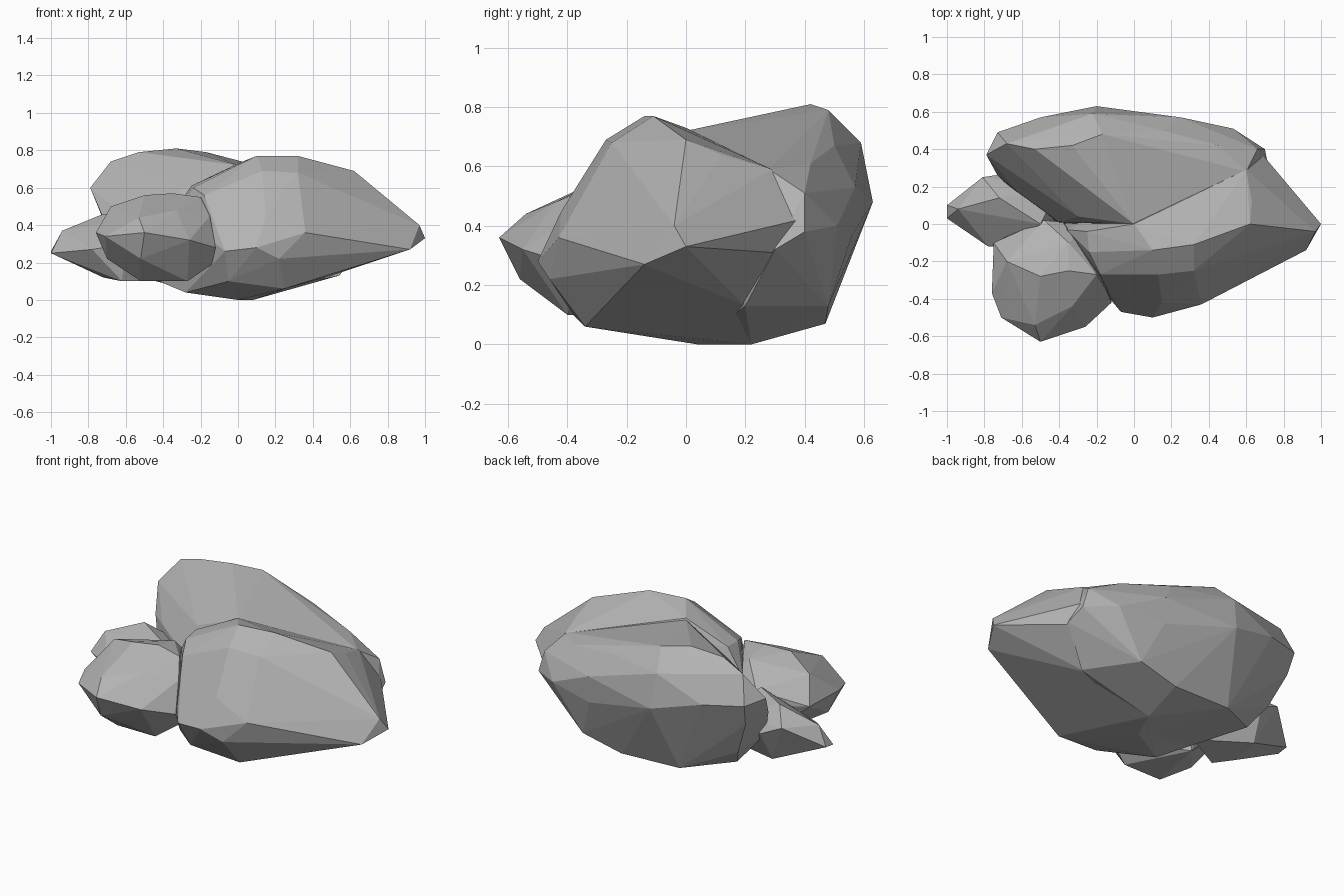
import bpy
import bmesh
import math
from mathutils import Vector

default_cube = bpy.data.objects.get("Cube")
if default_cube:
    bpy.data.objects.remove(default_cube, do_unlink=True)

CENTIMETRE = 0.01


def make_material(name, colour):
    material = bpy.data.materials.new(name)
    material.use_nodes = True
    material.diffuse_color = colour
    shader = material.node_tree.nodes["Principled BSDF"]
    shader.inputs["Base Color"].default_value = colour
    shader.inputs["Roughness"].default_value = 0.9
    return material


def make_stone(name, material, crown, waist, foot):
    """Wrap a faceted convex skin around the corners of a chipped stone."""
    mesh_builder = bmesh.new()
    for corner in crown + waist + foot:
        mesh_builder.verts.new(Vector(corner) * CENTIMETRE)
    skin = bmesh.ops.convex_hull(mesh_builder, input=mesh_builder.verts[:])
    unused = set(skin["geom_interior"]) | set(skin["geom_unused"])
    inner = [item for item in unused if isinstance(item, bmesh.types.BMVert)]
    bmesh.ops.delete(mesh_builder, geom=inner, context='VERTS')
    # Merge nearly level neighbours into broad facets
    bmesh.ops.dissolve_limit(mesh_builder, angle_limit=math.radians(3),
                             verts=mesh_builder.verts[:],
                             edges=mesh_builder.edges[:])
    bmesh.ops.recalc_face_normals(mesh_builder, faces=mesh_builder.faces[:])
    mesh = bpy.data.meshes.new(name)
    mesh_builder.to_mesh(mesh)
    mesh_builder.free()
    mesh.materials.append(material)
    stone = bpy.data.objects.new(name, mesh)
    bpy.context.collection.objects.link(stone)
    return stone


grey_stone = make_material("grey stone", (0.45, 0.45, 0.45, 1.0))

# Large pointed boulder at the front, tapering to the side
make_stone(
    "front_boulder", grey_stone,
    crown=[(10, -14, 77), (32, -11, 77), (0, 0, 73), (62, 0, 69),
           (60, 29, 59), (13, -27, 69), (32, -25, 68), (-25, -4, 61),
           (-24, -15, 60), (-18, -27, 56), (63, 12, 64)],
    waist=[(15, -42, 45), (36, -43, 36), (97, -4, 40), (100, 0, 33),
           (92, -14, 27), (10, -50, 28), (-7, -47, 26), (-12, -41, 30),
           (72, 29, 31), (-36, -3, 45), (68, 38, 42)],
    foot=[(25, -34, 6), (-5, -38, 10), (-28, -15, 4), (0, 4, 0),
          (8, 22, 0), (50, 20, 13), (22, -46, 22), (-40, 0, 9)])

# Long boulder along the back, leaning against the front one
make_stone(
    "back_boulder", grey_stone,
    crown=[(-33, 42, 81), (-17, 48, 79), (-53, 40, 79), (-68, 43, 74),
           (2, 30, 73), (5, 20, 72), (0, 0, 72), (-22, 59, 68),
           (15, 50, 67), (45, 42, 61), (60, 28, 59), (-30, 4, 59)],
    waist=[(-79, 37, 60), (-73, 49, 58), (-50, 57, 56), (-20, 63, 48),
           (25, 57, 53), (25, 56, 37), (53, 51, 40), (70, 40, 38),
           (66, 40, 51), (72, 30, 32), (-73, 26, 46), (-62, 17, 46),
           (-40, 1, 44), (-71, 45, 45)],
    foot=[(-62, 39, 24), (-66, 19, 28), (-55, 30, 13), (-28, 46, 8),
          (10, 47, 7), (35, 48, 13), (54, 20, 13), (8, 22, 0),
          (-5, 5, 1), (-40, 0, 9)])

# Rounded small boulder in the front corner
make_stone(
    "corner_boulder", grey_stone,
    crown=[(-50, -28, 56), (-35, -10, 54), (-20, -27, 55), (-68, -20, 50),
           (-53, -54, 44), (-33, -44, 48), (-48, 2, 43), (-32, -8, 50),
           (-35, -25, 57)],
    waist=[(-76, -37, 36), (-75, -10, 36), (-71, -50, 34), (-50, -63, 36),
           (-26, -55, 32), (-12, -42, 28), (-15, -35, 45), (-56, -1, 35),
           (-14, -28, 32), (-38, 1, 40)],
    foot=[(-70, -35, 22), (-52, -56, 22), (-52, -40, 10), (-27, -40, 10),
          (-14, -36, 19), (-45, -5, 10)])

# Flattened small stone at the far side
make_stone(
    "side_stone", grey_stone,
    crown=[(-94, 8, 37), (-72, 14, 46), (-50, 0, 45), (-81, 25, 38)],
    waist=[(-100, 10, 26), (-100, 3, 25), (-78, -12, 27), (-60, -13, 30),
           (-68, 27, 32), (-40, 20, 35)],
    foot=[(-72, 0, 12), (-62, -8, 10), (-70, 18, 14), (-38, 5, 10)])
